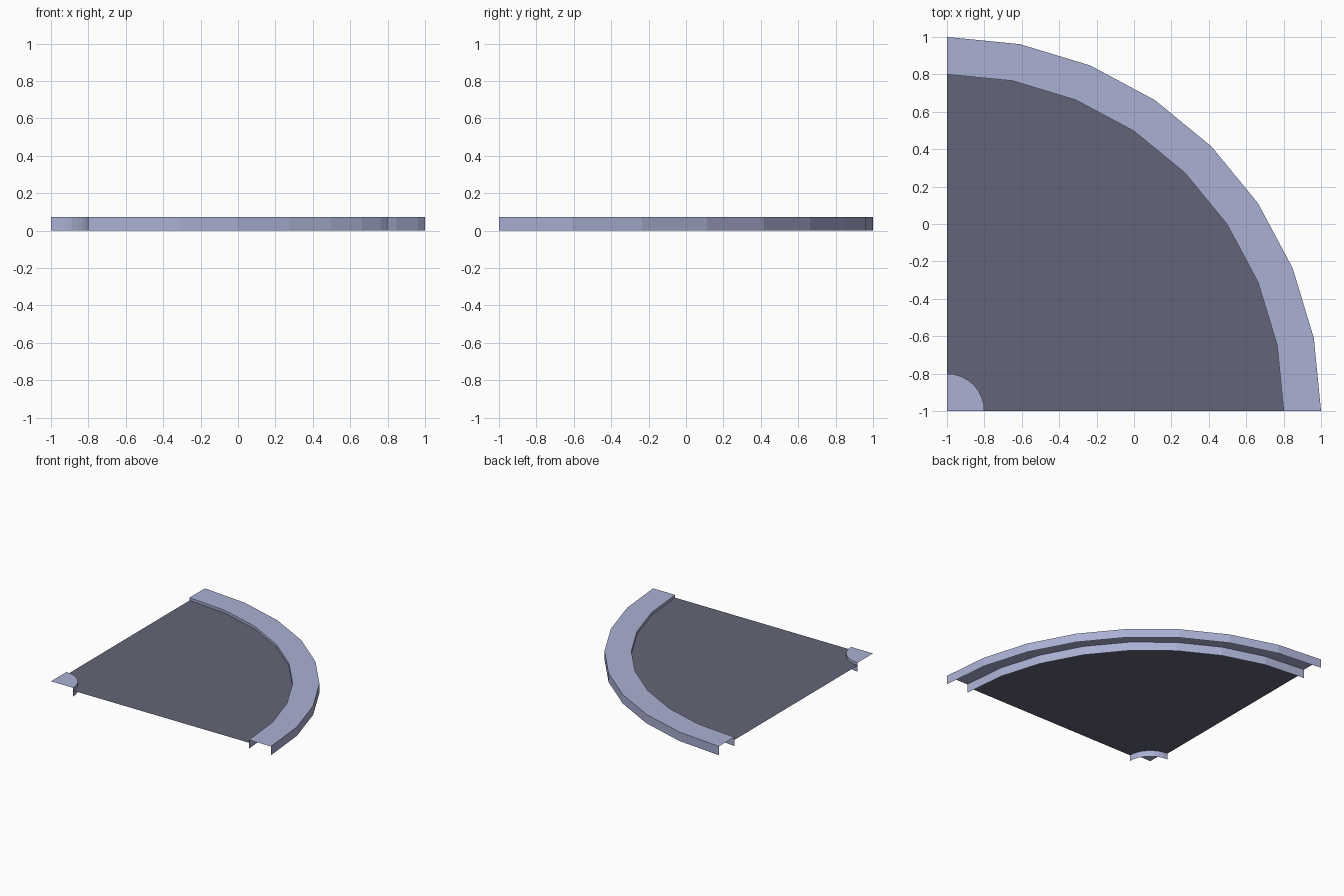
import bpy
import math

if "Cube" in bpy.data.objects:
    bpy.data.objects.remove(bpy.data.objects["Cube"])

CX, CY = -1.0, -1.0      # centre of the quarter circle
TOP, FLOOR = 0.073, 0.05  # rim height and sunken floor height


def material(name, srgb):
    m = bpy.data.materials.new(name)
    m.diffuse_color = [((c / 255 + 0.055) / 1.055) ** 2.4 for c in srgb] + [1]
    m.use_nodes = True
    m.node_tree.nodes["Principled BSDF"].inputs["Base Color"].default_value = m.diffuse_color
    return m


def arc(radius, z, steps=8):
    """Points along a quarter circle, from the right edge to the back edge."""
    angles = [math.pi / 2 * i / steps for i in range(steps + 1)]
    return [(CX + radius * math.cos(a), CY + radius * math.sin(a), z) for a in angles]


def build(name, mat, verts, faces):
    mesh = bpy.data.meshes.new(name)
    mesh.from_pydata(verts, [], faces)
    mesh.materials.append(mat)
    obj = bpy.data.objects.new(name, mesh)
    bpy.context.collection.objects.link(obj)
    return obj


def strip(name, mat, a, b):
    """Band of quads between two arcs of equal length."""
    n = len(a)
    return build(name, mat, a + b,
                 [(i, i + 1, n + i + 1, n + i) for i in range(n - 1)])


kerb = material("pale_blue_grey", (170, 176, 211))
asphalt = material("dark_grey", (99, 101, 119))

# Raised outer rim: flat top with a skirt on each side
strip("outer_rim_top", kerb, arc(1.8, TOP)[::-1], arc(2.0, TOP)[::-1])
strip("outer_rim_outside_wall", kerb, arc(2.0, 0), arc(2.0, TOP))
strip("outer_rim_inside_wall", kerb, arc(1.8, 0)[::-1], arc(1.8, TOP)[::-1])

# Small rounded corner: fan top with a curved skirt
fan = [(CX, CY, TOP)] + arc(0.2, TOP)
build("corner_top", kerb, fan, [tuple(range(len(fan)))])
strip("corner_wall", kerb, arc(0.2, 0), arc(0.2, TOP))

# Sunken floor between the corner and the outer rim
strip("road_floor", asphalt, arc(0.2, FLOOR)[::-1], arc(1.8, FLOOR)[::-1])
